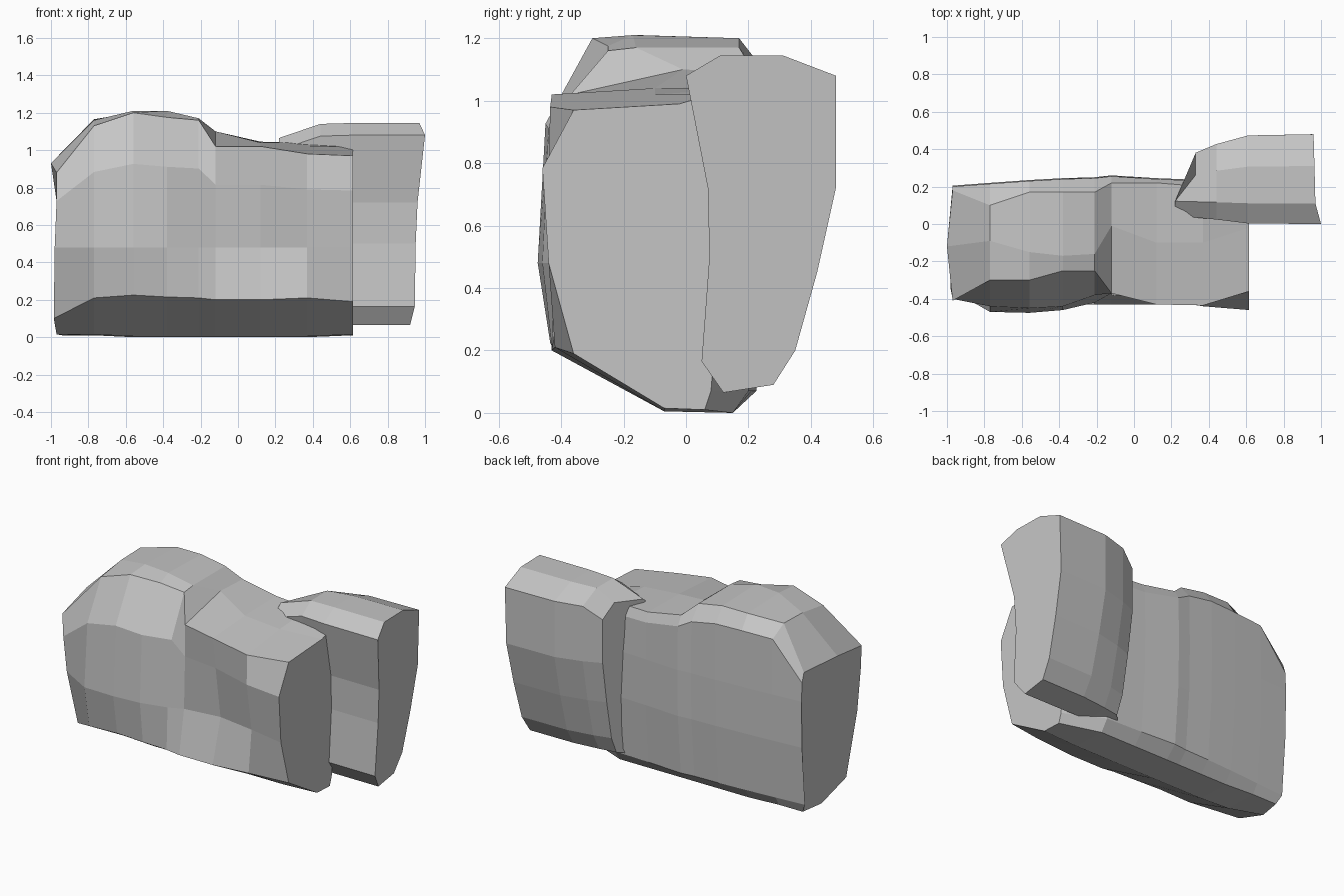
import bpy, bmesh

stone = bpy.data.materials.new("grey_stone")
stone.diffuse_color = (0.56, 0.56, 0.56, 1)


def loft(name, rings):
    """Skin a row of closed cross-sections and cap both ends."""
    bm = bmesh.new()
    rows = [[bm.verts.new(p) for p in r] for r in rings]
    n = len(rows[0])
    for a, b in zip(rows, rows[1:]):
        for i in range(n):
            j = (i + 1) % n
            bm.faces.new((a[i], a[j], b[j], b[i]))
    bm.faces.new(rows[0])
    bm.faces.new(rows[-1])
    bmesh.ops.recalc_face_normals(bm, faces=bm.faces)
    me = bpy.data.meshes.new(name)
    bm.to_mesh(me)
    bm.free()
    me.materials.append(stone)
    ob = bpy.data.objects.new(name, me)
    bpy.context.collection.objects.link(ob)
    return ob


# Large boulder: x, low front y/z, mid y, high y, top front y/z,
# top middle y/z, top back y/z, back y
stations = [
    (-.97, -.23, .10, -.35, -.40, -.41, .88, -.12, .93, .18, .93, .20),
    (-.77, -.42, .21, -.47, -.44, -.30, 1.13, -.09, 1.16, .10, 1.165, .215),
    (-.56, -.435, .225, -.475, -.45, -.30, 1.20, -.15, 1.21, .17, 1.20, .23),
    (-.38, -.43, .215, -.46, -.44, -.25, 1.175, -.17, 1.21, .17, 1.20, .24),
    (-.21, -.43, .21, -.42, -.38, -.25, 1.16, -.16, 1.17, .17, 1.17, .245),
    (-.12, -.43, .20, -.38, -.37, -.37, 1.02, -.01, 1.10, .22, 1.09, .255),
    (.12, -.43, .20, -.35, -.40, -.43, 1.02, -.10, 1.04, .22, 1.045, .24),
    (.37, -.42, .21, -.39, -.44, -.435, .98, -.10, 1.02, .20, 1.04, .23),
    (.615, -.36, .19, -.44, -.46, -.36, .97, -.02, .99, .08, 1.02, .11),
]


def boulder_ring(x, ly, lz, my, hy, fy, fz, ty, tz, by, bz, back):
    left = x < -.9
    end = -.03 if left else 0
    base = .01 if abs(x) > .6 else 0
    rim = .09 if -.7 < x < -.2 else .06
    return [(x, .0 if left else -.07, base + .005), (x + end / 2, ly, lz),
            (x + end / 3, my, .48), (x, hy, .48 + (fz - .48) * .62), (x, fy, fz),
            (x + end, ty, tz), (x, by, bz), (x, back, bz - rim),
            (x, back + .005, .75), (x, back, .45), (x, back - .03, .07),
            (x + .03 * left, min(.15, back - .05), base)]


loft("large_boulder", [boulder_ring(*s) for s in stations])

# Side boulder: one profile (y, z, inward lean of the right end), tapered to the left
profile = [(.12, .065, .08), (.05, .165, .055), (.075, .5, .05), (.07, .72, .04),
           (0, 1.08, 0), (.11, 1.145, .03), (.31, 1.145, .035), (.48, 1.08, .04),
           (.48, .72, .05), (.42, .45, .06), (.35, .20, .07), (.28, .09, .08)]


def side_ring(x, depth, drop, lean, front_shift):
    return [(x - lean * s - (front_shift if y < .2 else 0),
             .15 + (y - .15) * depth, z - (drop if z > 1 else 0))
            for y, z, s in profile]


loft("side_boulder", [side_ring(.33, .70, .08, 0, .11),
                      side_ring(.44, .84, .005, 0, 0),
                      side_ring(.61, .98, 0, 0, 0),
                      side_ring(1.0, 1, 0, 1, 0)])
